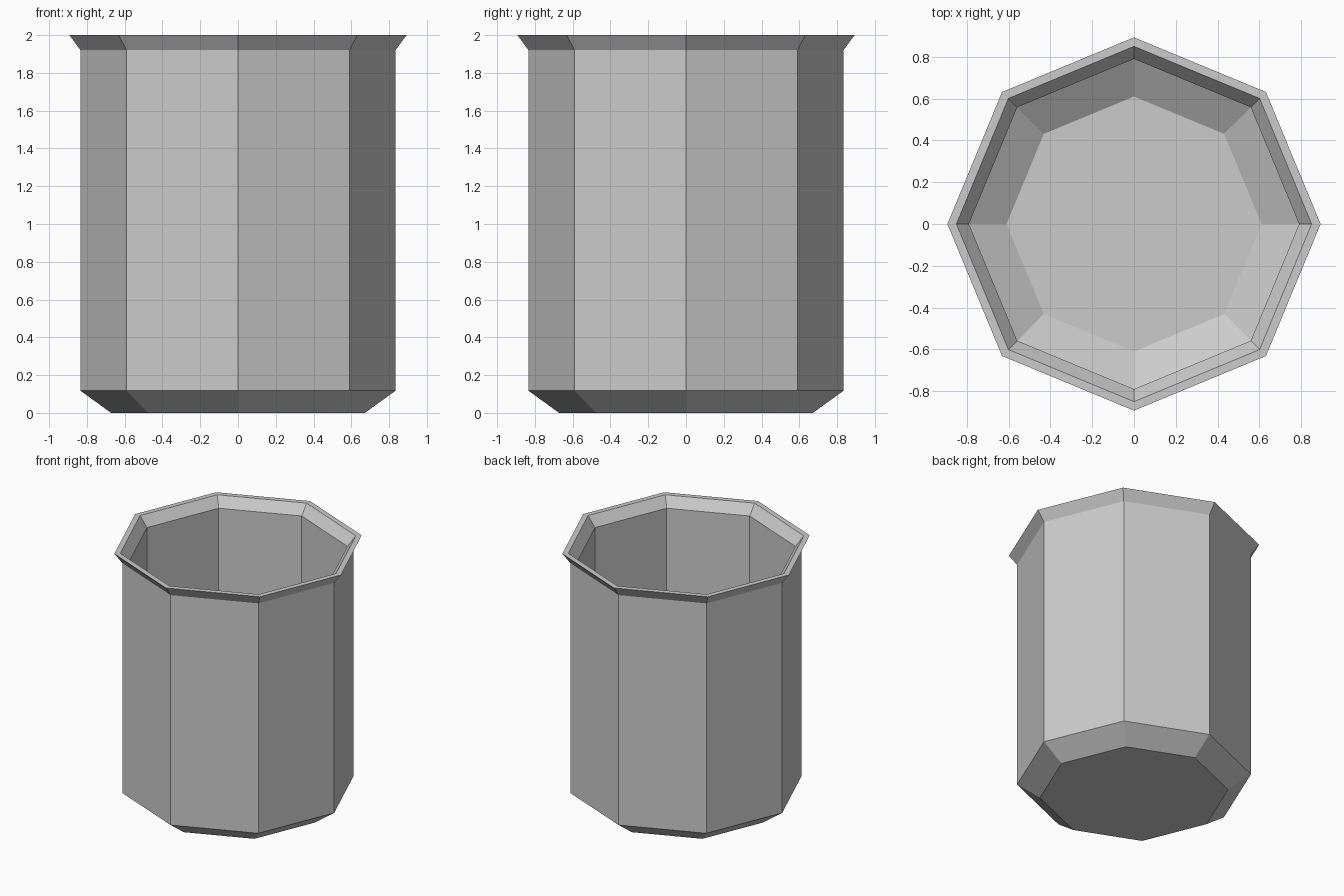
import bpy, bmesh, math

if "Cube" in bpy.data.objects:
    bpy.data.objects.remove(bpy.data.objects["Cube"])

SIDES = 8

# Closed wall profile (radius, z): outer foot up to rim, then down the inside
profile = [
    (0.672, 0.0), (0.835, 0.118), (0.835, 1.922), (0.893, 2.0),
    (0.85, 2.0), (0.79, 1.922), (0.79, 0.15), (0.61, 0.04),
]

# Octagonal cup: one ring per profile point, corners on the axes
bm = bmesh.new()
rings = []
for r, z in profile:
    angles = [i * math.tau / SIDES for i in range(SIDES)]
    rings.append([bm.verts.new((r * math.cos(a), r * math.sin(a), z)) for a in angles])

for low, high in zip(rings, rings[1:]):
    for i in range(SIDES):
        j = (i + 1) % SIDES
        bm.faces.new((low[i], low[j], high[j], high[i]))

# Underside and inner floor
bm.faces.new(rings[0][::-1])
bm.faces.new(rings[-1])
bmesh.ops.recalc_face_normals(bm, faces=bm.faces)

mesh = bpy.data.meshes.new("octagonal_cup")
bm.to_mesh(mesh)
bm.free()
cup = bpy.data.objects.new("octagonal_cup", mesh)
bpy.context.collection.objects.link(cup)
